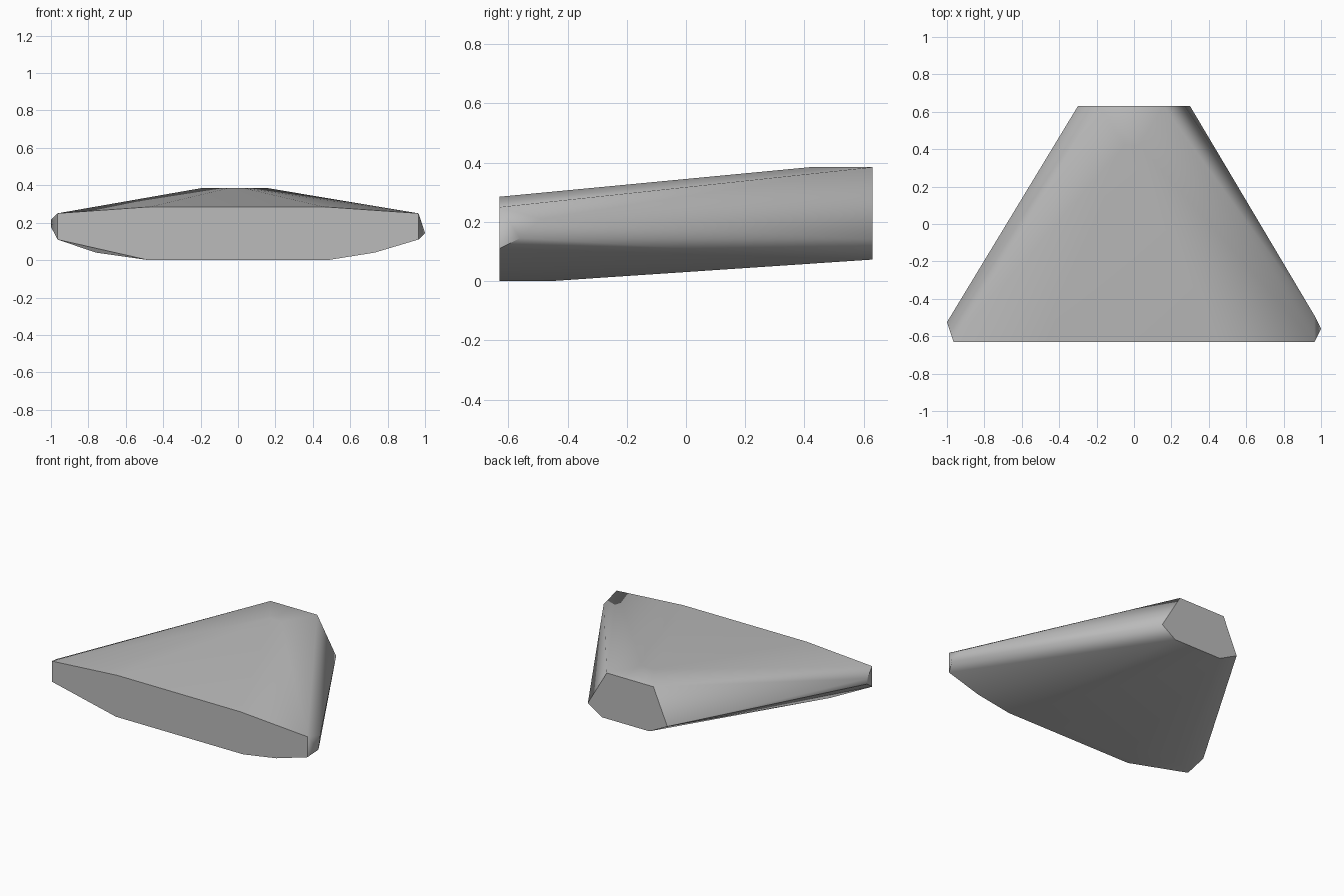
import bpy, bmesh, math

cube = bpy.data.objects.get("Cube")
if cube:
    bpy.data.objects.remove(cube, do_unlink=True)

# Plain grey
grey = bpy.data.materials.new("stone_grey")
grey.use_nodes = True
colour = (0.5, 0.5, 0.5, 1)
grey.diffuse_color = colour
grey.node_tree.nodes["Principled BSDF"].inputs["Base Color"].default_value = colour

# Wide front face and small hexagonal back face, as x, z outlines
front = [(-0.965, 0.25), (-0.47, 0.285), (0.46, 0.285), (0.965, 0.25),
         (0.965, 0.11), (0.73, 0.04), (0.48, 0), (-0.48, 0), (-0.965, 0.11)]
back = [(-0.195, 0.385), (0.157, 0.385), (0.3, 0.142),
        (0.195, 0.073), (-0.165, 0.073), (-0.3, 0.142)]
points = [(x, -0.63, z) for x, z in front] + [(x, 0.63, z) for x, z in back]

# Chipped side tips, roof break and belly corners
points += [(1, -0.56, 0.145), (0.965, -0.49, 0.21),
           (-1, -0.525, 0.215), (-1, -0.525, 0.178),
           (-0.05, 0.42, 0.385), (0.03, 0.42, 0.385),
           (-0.76, -0.47, 0.04), (-0.38, -0.46, 0), (0.38, -0.46, 0)]

# Faceted wedge skinned around the corners
bm = bmesh.new()
for p in points:
    bm.verts.new(p)
bmesh.ops.convex_hull(bm, input=bm.verts)
bmesh.ops.dissolve_limit(bm, angle_limit=math.radians(0.5),
                         verts=bm.verts, edges=bm.edges)
bmesh.ops.recalc_face_normals(bm, faces=bm.faces)
mesh = bpy.data.meshes.new("wedge_block")
bm.to_mesh(mesh)
bm.free()
mesh.materials.append(grey)
wedge = bpy.data.objects.new("wedge_block", mesh)
bpy.context.collection.objects.link(wedge)

# Soft shading with crisp front and back rims
bpy.ops.object.select_all(action="DESELECT")
wedge.select_set(True)
bpy.context.view_layer.objects.active = wedge
bpy.ops.object.shade_smooth_by_angle(angle=math.radians(50))
